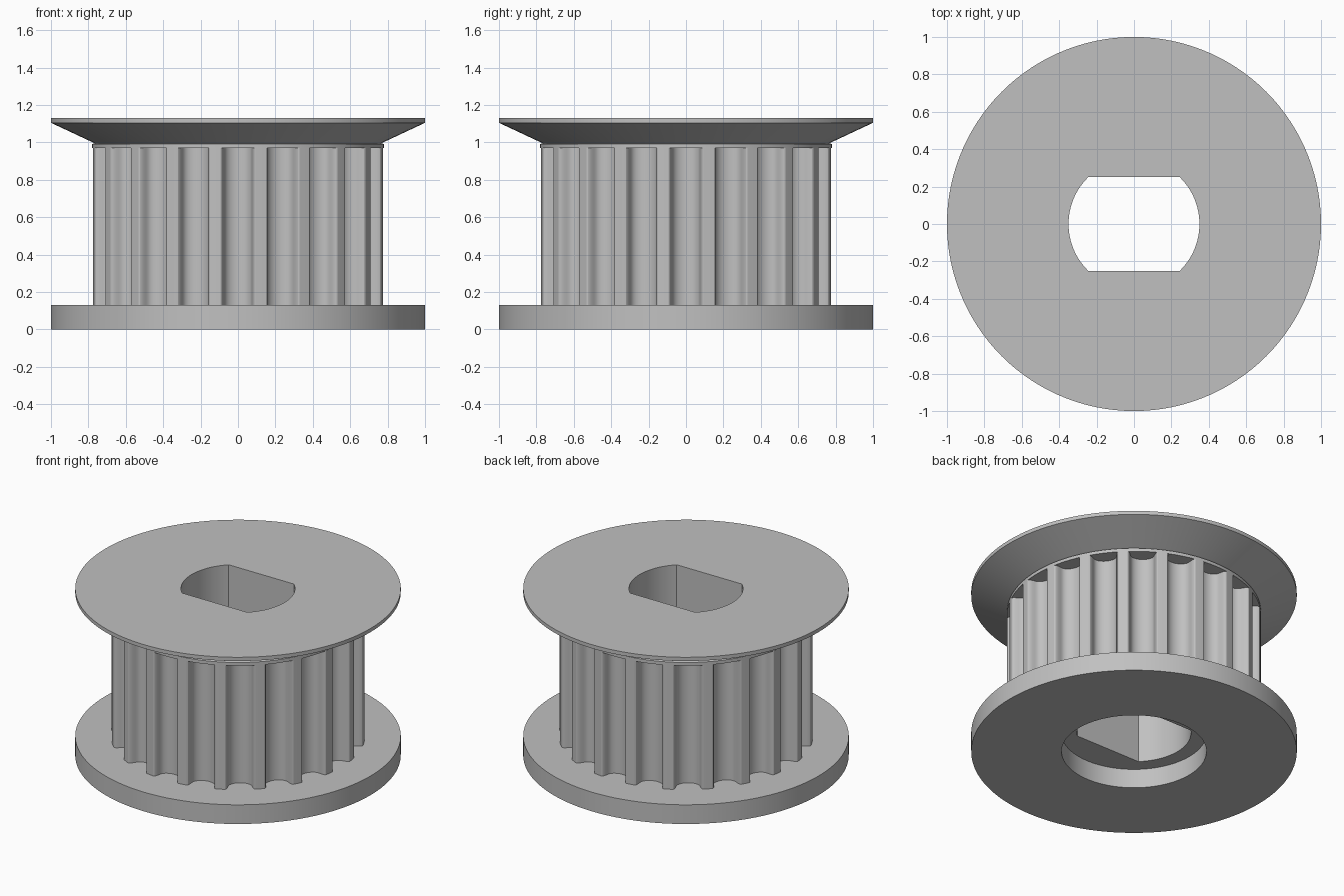
import bpy, bmesh
from math import sin, cos, asin, pi, radians, hypot, atan2

if "Cube" in bpy.data.objects:
    bpy.data.objects.remove(bpy.data.objects["Cube"], do_unlink=True)

TEETH = 20
TOOTH_R = 0.78
BORE_R, FLAT_Y = 0.35, 0.25

metal = bpy.data.materials.new("grey metal")
metal.use_nodes = True
colour = (0.53, 0.53, 0.53, 1)
metal.diffuse_color = colour
metal.node_tree.nodes["Principled BSDF"].inputs["Base Color"].default_value = colour


def circle(r, n=120):
    return [(r * cos(2 * pi * i / n), r * sin(2 * pi * i / n)) for i in range(n)]


def double_flat_bore(n=24):
    """Round bore with two flats facing front and back."""
    limit = asin(FLAT_Y / BORE_R)
    angles = [side + limit * (2 * i / n - 1) for side in (0, pi) for i in range(n + 1)]
    return [(BORE_R * cos(a), BORE_R * sin(a)) for a in angles]


def belt_teeth():
    """Outline with rounded grooves, as (sideways, outward) points turned about z."""
    shoulder = [(0.094, 0.7743), (0.087, 0.771), (0.082, 0.764), (0.078, 0.75)]
    cx, cr, steps = 0.074, 0.735, 12
    arc = [(cx * cos(pi * i / steps), cr - 0.055 * sin(pi * i / steps))
           for i in range(steps + 1)]
    groove = shoulder + arc + [(-x, r) for x, r in reversed(shoulder)]
    outline = []
    for t in range(TEETH):
        base = 2 * pi * t / TEETH
        for x, r in reversed(groove):
            outline.append((hypot(x, r), base + atan2(x, r)))
        outline.append((TOOTH_R, base + pi / TEETH))
    return [(r * cos(a), r * sin(a)) for r, a in outline]


def hollow_part(name, sections, bore):
    """Loft the outer sections (outline, z), run a bore through, cap both ends."""
    bm = bmesh.new()

    def wall(levels):
        rings = [[bm.verts.new((x, y, z)) for x, y in pts] for pts, z in levels]
        for low, high in zip(rings, rings[1:]):
            for i in range(len(low)):
                bm.faces.new((low[i - 1], low[i], high[i], high[i - 1]))
        return rings[0], rings[-1]

    outer = wall(sections)
    inner = wall([(bore, sections[0][1]), (bore, sections[-1][1])])
    for a, b in zip(outer, inner):
        edges = [bm.edges.get((ring[i - 1], ring[i]))
                 for ring in (a, b) for i in range(len(ring))]
        bmesh.ops.triangle_fill(bm, edges=edges, use_beauty=True)
    bmesh.ops.recalc_face_normals(bm, faces=bm.faces)
    mesh = bpy.data.meshes.new(name)
    bm.to_mesh(mesh)
    bm.free()
    mesh.materials.append(metal)
    ob = bpy.data.objects.new(name, mesh)
    bpy.context.collection.objects.link(ob)
    bpy.ops.object.select_all(action="DESELECT")
    ob.select_set(True)
    bpy.context.view_layer.objects.active = ob
    bpy.ops.object.shade_smooth_by_angle(angle=radians(25))
    return ob


# Thick lower flange with a round counterbore
hollow_part("lower_flange", [(circle(1), 0), (circle(1), 0.13)], circle(0.445))

# Toothed barrel
teeth = belt_teeth()
hollow_part("toothed_barrel", [(teeth, 0.13), (teeth, 0.97)], double_flat_bore())

# Collar above the teeth, flaring into the thin upper flange
flare = [(TOOTH_R, 0.97), (TOOTH_R, 0.992), (0.765, 0.995), (1, 1.105), (1, 1.13)]
hollow_part("upper_flange", [(circle(r), z) for r, z in flare], double_flat_bore())
